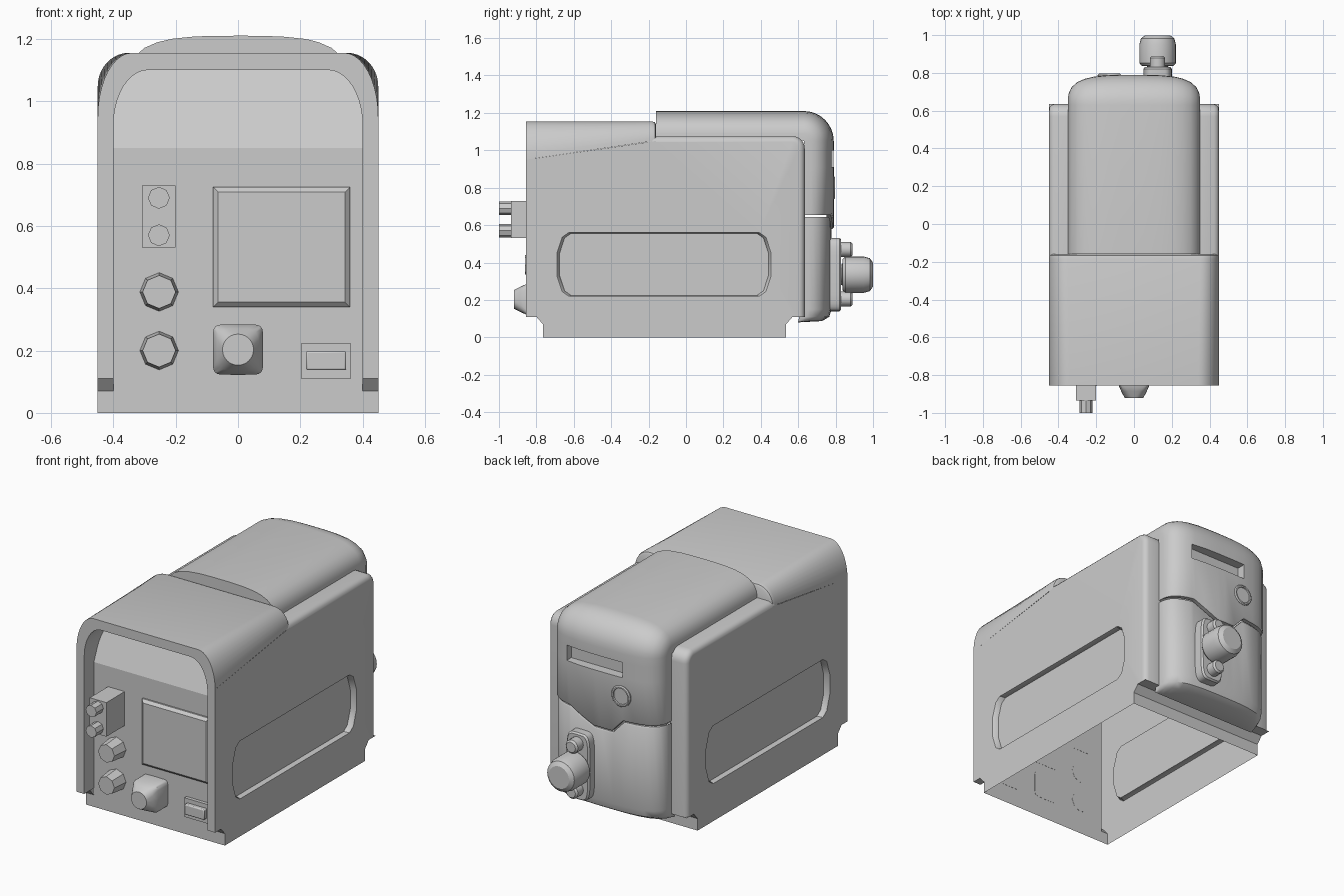
import bpy, bmesh
from math import sin, cos, pi, radians, copysign

if "Cube" in bpy.data.objects:
    bpy.data.objects.remove(bpy.data.objects["Cube"])


def finish(name, bm, angle=35, mirror=False, bevel=0):
    bmesh.ops.remove_doubles(bm, verts=bm.verts, dist=0.0004)
    bmesh.ops.recalc_face_normals(bm, faces=bm.faces)
    me = bpy.data.meshes.new(name)
    bm.to_mesh(me)
    bm.free()
    ob = bpy.data.objects.new(name, me)
    bpy.context.collection.objects.link(ob)
    bpy.ops.object.select_all(action='DESELECT')
    ob.select_set(True)
    bpy.context.view_layer.objects.active = ob
    bpy.ops.object.shade_smooth_by_angle(angle=radians(angle))
    if mirror:
        ob.modifiers.new("mirror", 'MIRROR')
    if bevel:
        m = ob.modifiers.new("bevel", 'BEVEL')
        m.width, m.segments = bevel, 2
    return ob


def grid(bm, rows, closed=False):
    """Skin a list of equally long point rows."""
    vs = [[bm.verts.new(p) for p in r] for r in rows]
    n = len(rows[0])
    for a, b in zip(vs, vs[1:]):
        for i in range(n if closed else n - 1):
            j = (i + 1) % n
            bm.faces.new((a[i], a[j], b[j], b[i]))


def box(name, lo, hi, bevel=0):
    bm = bmesh.new()
    bmesh.ops.create_cube(bm, size=1)
    for v in bm.verts:
        v.co = [(a + b) / 2 + c * (b - a) for a, b, c in zip(lo, hi, v.co)]
    return finish(name, bm, bevel=bevel)


def loft(name, x, z, rings, seg=24, angle=35):
    """Skin superellipse rings (y, half x, half z, exponent) along y."""
    rows = []
    for y, hx, hz, n in rings:
        row = []
        for i in range(seg):
            c, s = cos(2 * pi * i / seg), sin(2 * pi * i / seg)
            row.append((x + hx * copysign(abs(c) ** (2 / n), c), y,
                        z + hz * copysign(abs(s) ** (2 / n), s)))
        rows.append(row)
    bm = bmesh.new()
    grid(bm, [[(x, rings[0][0], z)] * seg] + rows + [[(x, rings[-1][0], z)] * seg], True)
    bmesh.ops.dissolve_degenerate(bm, dist=0.0005, edges=bm.edges)
    return finish(name, bm, angle)


def lathe(name, x, z, profile, seg=24):
    return loft(name, x, z, [(y, r, r, 2) for r, y in profile], seg)


# ---- body shell (right half, mirrored) ----
def panel_y(z):
    return -0.765 + max(0, z - 0.85) * 0.42


def arch(cx, cz, rx, rz, n=10):
    pts = [(cx + rx * cos(pi / 2 * i / n), cz + rz * sin(pi / 2 * i / n)) for i in range(n + 1)]
    return pts + [(0, cz + rz)]


def fin_path(d):
    arc = [(0.57 + (0.035 + d) * cos(t * pi / 12), 1.01 + (0.035 + d) * sin(t * pi / 12))
           for t in range(6, -1, -1)]
    return [(-0.2, 1.045 + d)] + arc + [(0.605 + d, 0.11)]


bm = bmesh.new()
# side wall with hole for the recess
outline = [(-0.855, 0.11), (-0.8, 0.11), (-0.765, 0.07), (-0.765, 0), (0.535, 0), (0.535, 0.07),
           (0.57, 0.11)] + fin_path(0)[:0:-1] + [(-0.16, 1.045), (-0.16, 1.05), (-0.855, 0.95)]
half = [(0.51, 0.17), (0.545, 0.145), (0.573, 0.06), (0.573, -0.06), (0.545, -0.145), (0.51, -0.17)]
slot = half + [(-a, b) for a, b in half[::-1]]
recess = [[(x, -0.1175 + a * k, 0.39 + b * k) for a, b in slot]
          for x, k in ((0.45, 1), (0.444, 0.99), (0.42, 0.975))]
edges = []
for loop in ([(0.45, y, z) for y, z in outline], recess[0]):
    vs = [bm.verts.new(p) for p in loop]
    edges += [bm.edges.new((vs[i - 1], vs[i])) for i in range(len(vs))]
bmesh.ops.triangle_fill(bm, edges=edges, use_beauty=True)
grid(bm, recess, True)
bm.faces.new([bm.verts.new(p) for p in recess[2]])
# front cover, its radius tightening towards the step
rows = [[(x, y, z) for x, z in arch(*a)] for y, a in (
    (-0.855, (0.34, 0.95, 0.11, 0.205)), (-0.185, (0.35, 1.048, 0.10, 0.107)),
    (-0.167, (0.35, 1.048, 0.096, 0.102)), (-0.16, (0.35, 1.048, 0.085, 0.09)))]
grid(bm, rows + [[(x, -0.16, 1.03) for x, y, z in rows[-1]]])
# front rim and inner lining
outer = [(0.45, 0.11)] + arch(0.34, 0.95, 0.11, 0.205)
inner = [(0.40, 0.11), (0.40, 0.85)] + arch(0.29, 0.92, 0.11, 0.18)
grid(bm, [[(x, -0.855, z) for x, z in outer], [(x, -0.855, z) for x, z in inner[:1] + inner[2:]]])
grid(bm, [[(x, -0.855, z) for x, z in inner], [(x, panel_y(z), z) for x, z in inner]])
grid(bm, [[(x, y, z) for y, z in outline[:3]] for x in (0.40, 0.45)])
# shoulder and rear pillar
grid(bm, [[(x, y, z) for y, z in fin_path(d)] for x, d in (
    (0.45, 0), (0.447, 0.013), (0.438, 0.023), (0.424, 0.03), (0.34, 0.03), (0.34, -0.03))])
# notched strip under the back
grid(bm, [[(x, y, z) for y, z in ((0.635, 0.11), (0.57, 0.11), (0.535, 0.07), (0.535, 0))]
          for x in (0.45, 0)])
finish("body_shell", bm, mirror=True)

bm = bmesh.new()
grid(bm, [[(s * w, panel_y(z), z) for s in (-1, 1)]
          for w, z in ((0.45, 0), (0.45, 0.07), (0.405, 0.07), (0.405, 0.85), (0.405, 1.11))])
finish("front_panel", bm, 10)

# ---- rear hood: one crowned profile swept over the top and down the back ----
xs = [0.35, 0.349, 0.345, 0.33, 0.3, 0.26, 0.23, 0.21, 0.14, 0.05, 0,
      -0.07, -0.14, -0.21, -0.26, -0.3, -0.33, -0.345, -0.349, -0.35]


def crown(x):
    return -0.16 * (1 - max(0, 1 - (abs(x) / 0.35) ** 3.3) ** (1 / 3.3))


def seam(x):
    return 0.58 if -0.08 < x < 0.06 else 0.62 if 0.06 < x < 0.15 else 0.655


def upper_path(x):
    d = crown(x)
    arc = [(0.63 + (0.16 + d) * cos(t * pi / 16), 1.05 + (0.16 + d) * sin(t * pi / 16))
           for t in range(8, -1, -1)]
    y = 0.79 + d
    return [(-0.16, 1.04), (-0.16, 1.21 + d)] + arc + [
        (y, 1.0), (y, 0.91), (y, seam(x) + 0.008), (y - 0.006, seam(x)), (y - 0.03, seam(x))]


def lower_path(x):
    y, s = 0.778 + crown(x), seam(x) - 0.012
    return [(y - 0.025, s), (y - 0.006, s), (y, s - 0.008), (y, 0.15), (max(0.6, y - 0.012), 0.11),
            (max(0.6, y - 0.05), 0.087), (0.6, 0.08)]


bm = bmesh.new()
grid(bm, [[(x, *p) for p in upper_path(x)] for x in xs])
vent = []
for f in bm.faces:
    c = f.calc_center_median()
    if -0.14 < c.x < 0.23 and 0.91 < c.z < 1.0 and c.y > 0.7:
        vent.append(f)
res = bmesh.ops.extrude_face_region(bm, geom=vent)
bmesh.ops.delete(bm, geom=vent, context='FACES')
for v in res["geom"]:
    if isinstance(v, bmesh.types.BMVert):
        v.co.y = 0.735
finish("rear_hood", bm, 40)

bm = bmesh.new()
grid(bm, [[(x, *p) for p in lower_path(x)] for x in xs])
finish("rear_door", bm, 40)

lathe("rear_button", -0.13, 0.80, [(0.062, 0.76), (0.062, 0.79), (0.056, 0.796), (0.048, 0.796),
                                   (0.046, 0.789)])

# ---- rear outlet ----
loft("outlet_plate", 0.125, 0.335, [(0.74, 0.076, 0.196, 5), (0.82, 0.076, 0.196, 5),
                                    (0.83, 0.068, 0.188, 5)], 32)
for i, z in enumerate((0.47, 0.205)):
    lathe(f"outlet_bolt_{i}", 0.125, z, [(0.04, 0.82), (0.04, 0.88), (0.03, 0.89)], 16)
lathe("outlet_cap", 0.125, 0.335, [(0.055, 0.82), (0.055, 0.835), (0.085, 0.838), (0.097, 0.852),
                                   (0.097, 0.95), (0.088, 0.983), (0.065, 0.999)])

# ---- front controls ----
bm = bmesh.new()
grid(bm, [[(0.14 + sx * (0.22 - i), y, 0.532 + sz * (0.193 - i))
           for sx, sz in ((-1, -1), (1, -1), (1, 1), (-1, 1))]
          for i, y in ((0, -0.764), (0, -0.775), (0.016, -0.79))], True)
bmesh.ops.holes_fill(bm, edges=bm.edges)
finish("display", bm, 20)

box("socket_block", (-0.308, -0.935, 0.53), (-0.2, -0.764, 0.73))
for i, z in enumerate((0.69, 0.57)):
    lathe(f"socket_pin_{i}", -0.254, z, [(0.035, -0.93), (0.035, -1.0)], 8)
for i, z in enumerate((0.388, 0.2)):
    lathe(f"dial_{i}", -0.253, z, [(0.062, -0.764), (0.053, -0.86)], 8)
loft("selector", 0, 0.203, [(-0.764, 0.081, 0.081, 7), (-0.855, 0.081, 0.081, 7),
                            (-0.885, 0.068, 0.068, 3.5), (-0.92, 0.05, 0.05, 2)])
box("switch_frame", (0.202, -0.785, 0.11), (0.363, -0.764, 0.222))
box("switch_rocker", (0.218, -0.81, 0.137), (0.347, -0.78, 0.198), 0.006)
